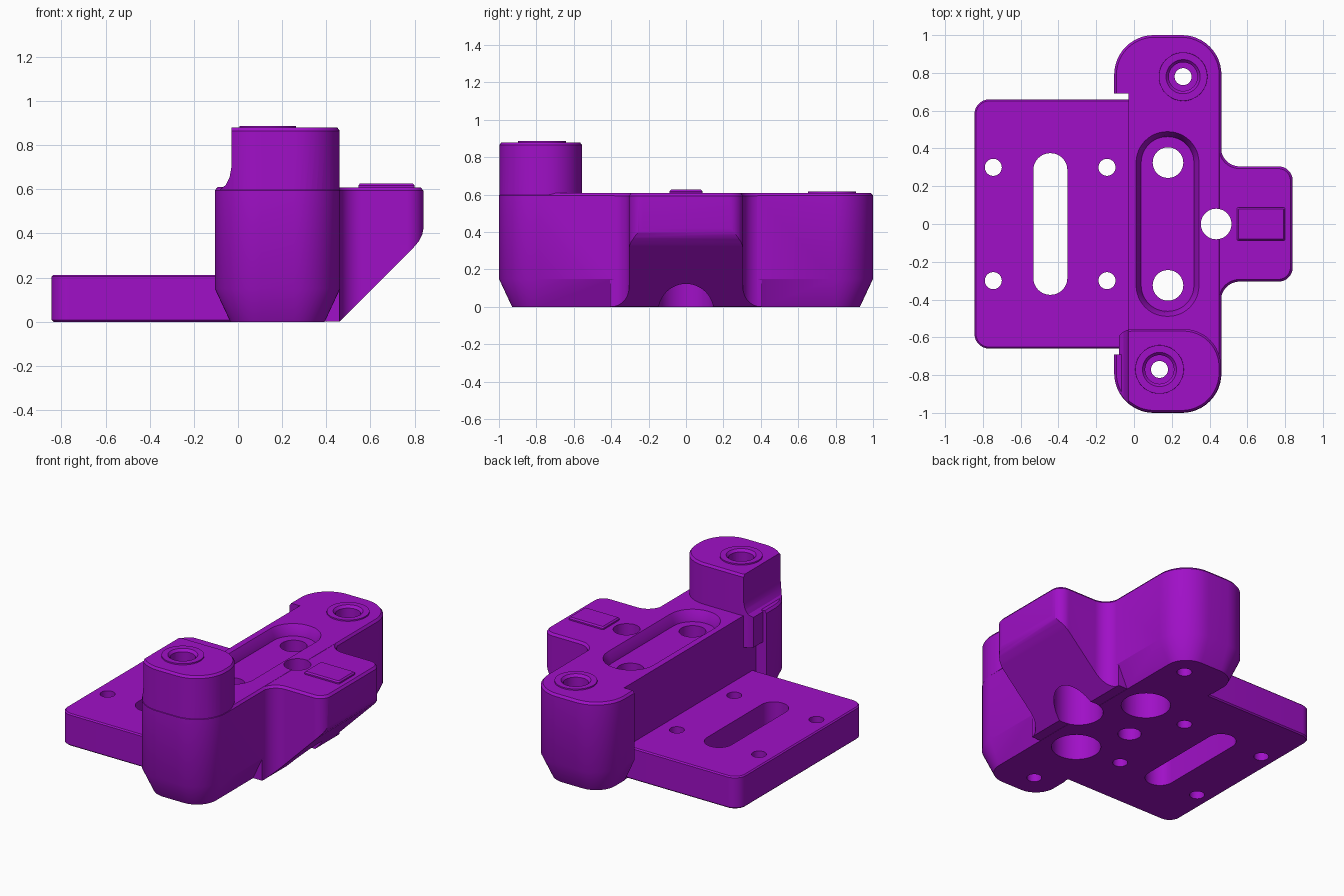
import bpy, bmesh, math

if "Cube" in bpy.data.objects:
    bpy.data.objects.remove(bpy.data.objects["Cube"])

purple = bpy.data.materials.new("purple plastic")
purple.diffuse_color = (0.35, 0.005, 0.57, 1)
purple.use_nodes = True
purple.node_tree.nodes["Principled BSDF"].inputs["Base Color"].default_value = purple.diffuse_color


def make(name, bm):
    bmesh.ops.recalc_face_normals(bm, faces=bm.faces)
    me = bpy.data.meshes.new(name)
    bm.to_mesh(me)
    bm.free()
    me.materials.append(purple)
    ob = bpy.data.objects.new(name, me)
    bpy.context.collection.objects.link(ob)
    return ob


def loft(name, sections):
    """Skin a stack of (z, outline) sections and cap both ends."""
    bm = bmesh.new()
    rings = [[bm.verts.new((x, y, z)) for x, y in o] for z, o in sections]
    n = len(rings[0])
    for a, b in zip(rings, rings[1:]):
        for i in range(n):
            bm.faces.new((a[i], a[(i + 1) % n], b[(i + 1) % n], b[i]))
    bm.faces.new(rings[0][::-1])
    bm.faces.new(rings[-1])
    return make(name, bm)


def arc(cx, cy, r, a0, a1, n=12):
    return [(cx + r * math.cos(math.radians(a0 + (a1 - a0) * i / n)),
             cy + r * math.sin(math.radians(a0 + (a1 - a0) * i / n))) for i in range(n + 1)]


def rrect(x0, x1, y0, y1, radii, inset=0):
    """Rounded rectangle; radii start at front left, anticlockwise."""
    x0, x1, y0, y1 = x0 + inset, x1 - inset, y0 + inset, y1 - inset
    corners = [(x0, y0, 1, 1, 180), (x1, y0, -1, 1, 270), (x1, y1, -1, -1, 0), (x0, y1, 1, -1, 90)]
    pts = []
    for (x, y, sx, sy, a), r in zip(corners, radii):
        r = max(r - inset, 0.004)
        pts += arc(x + sx * r, y + sy * r, r, a, a + 90)
    return pts


def cylinder(name, x, y, r, z0, z1, r2=None):
    n = 48
    return loft(name, [(z, arc(x, y, rr, 0, 360 - 360 / n, n - 1))
                       for z, rr in ((z0, r), (z1, r2 or r))])


def side_prism(name, profile, y0, y1):
    """Extrude an x-z profile along y."""
    bm = bmesh.new()
    a = [bm.verts.new((x, y0, z)) for x, z in profile]
    b = [bm.verts.new((x, y1, z)) for x, z in profile]
    n = len(a)
    for i in range(n):
        bm.faces.new((a[i], a[(i + 1) % n], b[(i + 1) % n], b[i]))
    bm.faces.new(a)
    bm.faces.new(b)
    return make(name, bm)


def combine(target, other, op):
    mod = target.modifiers.new(op, 'BOOLEAN')
    mod.operation, mod.object, mod.solver = op, other, 'EXACT'
    bpy.context.view_layer.objects.active = target
    bpy.ops.object.modifier_apply(modifier=mod.name)
    bpy.data.objects.remove(other, do_unlink=True)


# Long cross block with tapered foot
R4 = (0.21,) * 4
body = loft("mounting_bracket", [(z, rrect(-0.105, 0.463, -1, 1, R4, i)) for z, i in
                                 ((0, 0.07), (0.15, 0), (0.595, 0), (0.61, 0.012))])
notch = [(-0.3, -0.1), (-0.03, -0.1), (-0.03, 0.8), (-0.3, 0.8)]
combine(body, side_prism("notch_cutter", notch, -0.69, 0.69), 'DIFFERENCE')

# Tall tower at the front, with scooped left side
tower = loft("tower", [(z, rrect(-0.104, 0.462, -0.999, -0.555, (0.21, 0.21, 0.2, 0.1), i))
                       for z, i in ((0.4, 0.001), (0.865, 0.001), (0.88, 0.012))])
scoop = [(-0.3, 0.35), (-0.08, 0.35), (-0.08, 0.6), (-0.055, 0.62), (-0.038, 0.655),
         (-0.03, 0.70), (-0.03, 1.0), (-0.3, 1.0)]
combine(tower, side_prism("scoop_cutter", scoop, -1.2, -0.4), 'DIFFERENCE')
combine(body, tower, 'UNION')

# Side arm with filleted root and sloped underside


def arm_outline(i):
    half = arc(0.84 - 0.075, 0.305 - 0.075, 0.075 - i, 0, 90) + arc(0.56, 0.405, 0.1 + i, 270, 180)
    half.append((0.30, 0.405))
    return half + [(x, -y) for x, y in reversed(half)]


arm = loft("side_arm", [(0.001, arm_outline(0)), (0.594, arm_outline(0)), (0.609, arm_outline(0.012))])
slope = [(0.43, -0.03), (0.79, 0.33), (0.82, 0.365), (0.835, 0.395), (0.842, 0.43),
         (1.0, 0.43), (1.0, -0.03)]
combine(arm, side_prism("slope_cutter", slope, -0.6, 0.6), 'DIFFERENCE')
combine(body, arm, 'UNION')

# Flat base plate
combine(body, loft("base_plate", [(z, rrect(-0.845, 0.1, -0.66, 0.66, (0.08, 0.01, 0.01, 0.08), i))
                                  for z, i in ((0, 0.008), (0.008, 0), (0.205, 0), (0.213, 0.008))]), 'UNION')

# Raised rings and pad
posts = [(0.26, 0.78, 0.61), (0.135, -0.77, 0.88)]
for x, y, z in posts:
    combine(body, cylinder("post_ring", x, y, 0.133, z - 0.05, z + 0.008, 0.128), 'UNION')
combine(body, loft("arm_pad", [(z, rrect(0.545, 0.80, -0.088, 0.088, (0.01,) * 4, i))
                               for z, i in ((0.55, 0), (0.618, 0), (0.627, 0.008))]), 'UNION')

# Long pocket on top and slot in the plate
cutters = [
    loft("pocket_cutter", [(z, rrect(0.01, 0.345, -0.49, 0.49, (0.165,) * 4, i))
                           for z, i in ((0.54, 0.028), (0.57, 0.022), (0.612, 0), (0.7, 0))]),
    loft("slot_cutter", [(z, rrect(-0.533, -0.353, -0.375, 0.375, (0.0895,) * 4)) for z in (-0.1, 0.4)]),
    cylinder("locating_hole", 0.035, 0, 0.07, -0.1, 0.2),
]
# Bolt holes with wide recesses from below
for x, y in ((0.18, 0.325), (0.18, -0.325), (0.435, 0)):
    cutters.append(cylinder("bolt_hole", x, y, 0.081, -0.1, 1))
    cutters.append(cylinder("bolt_recess", x, y, 0.148, -0.1, 0.3))
# Small plate holes
for x in (-0.745, -0.143):
    for y in (-0.3, 0.3):
        cutters.append(cylinder("plate_hole", x, y, 0.045, -0.1, 0.4))
# Post holes, recessed and chamfered at the top
for x, y, z in posts:
    cutters.append(cylinder("post_hole", x, y, 0.045, -0.1, 1.1))
    cutters.append(cylinder("post_recess", x, y, 0.076, z - 0.12, z + 0.1))
    cutters.append(cylinder("post_chamfer", x, y, 0.07, z - 0.015, z + 0.012, 0.094))
for c in cutters:
    combine(body, c, 'DIFFERENCE')

# Smooth curved walls, keep edges sharp
body.select_set(True)
bpy.context.view_layer.objects.active = body
bpy.ops.object.shade_smooth_by_angle(angle=math.radians(25))
